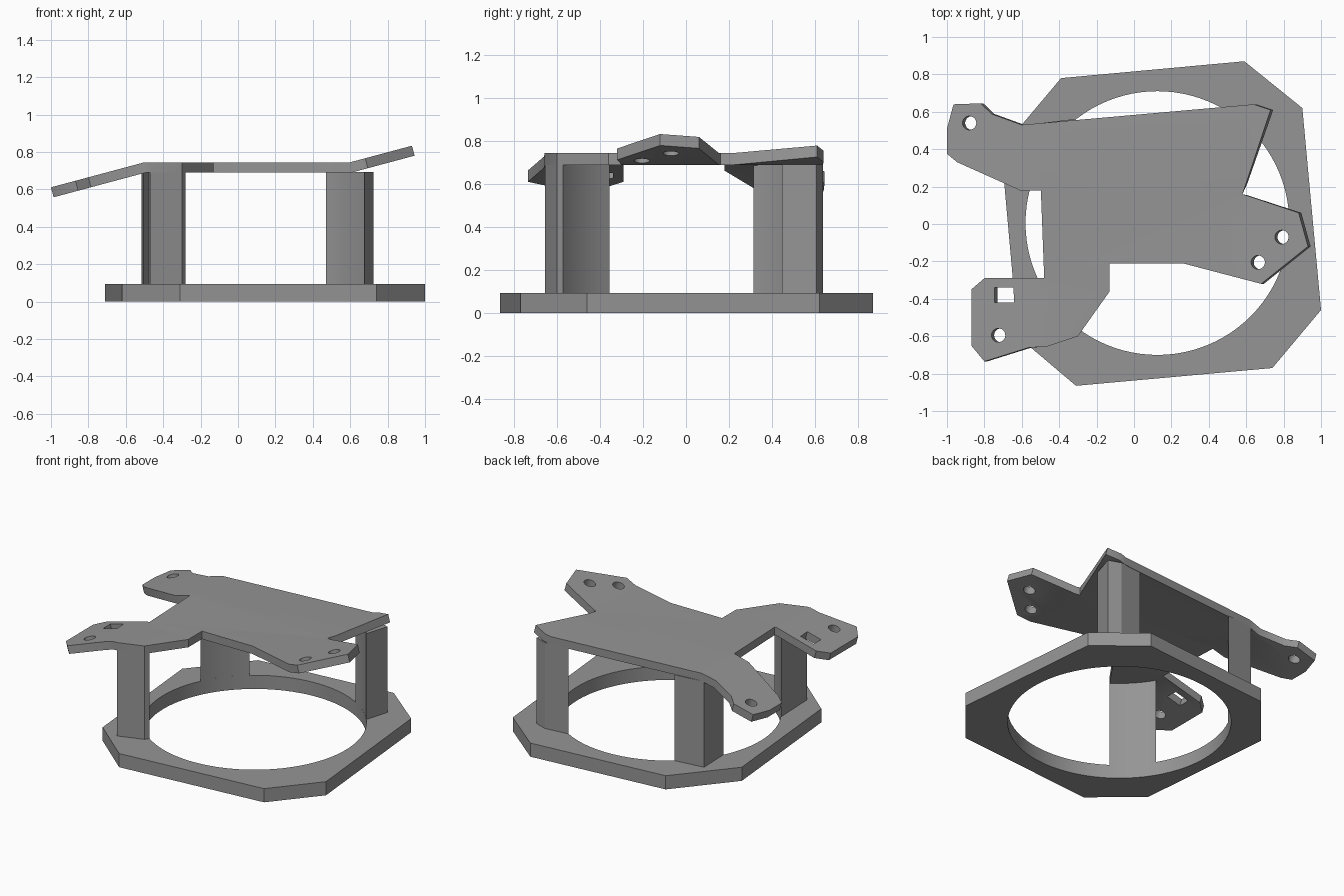
import bpy, bmesh, math

if "Cube" in bpy.data.objects:
    bpy.data.objects.remove(bpy.data.objects["Cube"])

CX, CY, R = 0.125, 0.005, 0.705           # bore of the base ring
RING_H, PLATE_Z, PLATE_T = 0.095, 0.69, 0.055
FOLD_L, FOLD_R, TILT = -0.50, 0.60, math.radians(15)

grey = bpy.data.materials.new("plain_grey")
grey.diffuse_color = (0.30, 0.30, 0.30, 1)
grey.use_nodes = True
grey.node_tree.nodes["Principled BSDF"].inputs["Base Color"].default_value = grey.diffuse_color


def circle(x, y, r, n):
    return [(x + r * math.cos(2 * math.pi * i / n), y + r * math.sin(2 * math.pi * i / n)) for i in range(n)]


def prism(name, loops, z0, z1, edit=None):
    """Extrude an outline (first loop) with holes (other loops) from z0 to z1."""
    cu = bpy.data.curves.new(name, 'CURVE')
    cu.dimensions, cu.fill_mode = '2D', 'BOTH'
    cu.extrude = (z1 - z0) / 2
    for loop in loops:
        sp = cu.splines.new('POLY')
        sp.points.add(len(loop) - 1)
        for p, (x, y) in zip(sp.points, loop):
            p.co = (x, y, 0, 1)
        sp.use_cyclic_u = True
    ob = bpy.data.objects.new(name, cu)
    bpy.context.collection.objects.link(ob)
    bpy.ops.object.select_all(action='DESELECT')
    ob.select_set(True)
    bpy.context.view_layer.objects.active = ob
    bpy.ops.object.convert(target='MESH')
    ob = bpy.context.object
    bm = bmesh.new()
    bm.from_mesh(ob.data)
    bmesh.ops.remove_doubles(bm, verts=bm.verts, dist=1e-5)
    bmesh.ops.translate(bm, verts=bm.verts, vec=(0, 0, (z0 + z1) / 2))
    if edit:
        edit(bm)
    bmesh.ops.recalc_face_normals(bm, faces=bm.faces)
    bm.to_mesh(ob.data)
    bm.free()
    ob.data.materials.clear()
    ob.data.materials.append(grey)
    bpy.ops.object.shade_smooth_by_angle(angle=math.radians(25))
    return ob


def fold_arms(bm):
    """Tilt the left arms down and the right arm up by the same angle."""
    for x in (FOLD_L, FOLD_R):
        bmesh.ops.bisect_plane(bm, geom=bm.verts[:] + bm.edges[:] + bm.faces[:],
                               plane_co=(x, 0, 0), plane_no=(1, 0, 0), dist=1e-5)
    top = PLATE_Z + PLATE_T
    for v in bm.verts:
        fold = FOLD_L if v.co.x < 0 else FOLD_R
        out = v.co.x - fold
        lower = v.co.z < top - 0.01
        if abs(out) < 1e-4:               # mitre along the fold
            if lower:
                v.co.x += PLATE_T * math.tan(TILT / 2)
        elif out * fold > 0:              # arm beyond the fold
            v.co.z = top + out * math.tan(TILT)
            if lower:
                v.co.x += PLATE_T * math.sin(TILT)
                v.co.z -= PLATE_T * math.cos(TILT)


# base ring: irregular octagon with a round bore
octagon = [(-0.39, 0.78), (0.59, 0.87), (0.90, 0.62), (1.0, -0.46),
           (0.74, -0.77), (-0.31, -0.865), (-0.62, -0.603), (-0.71, 0.40)]
prism("base_ring", [octagon, circle(CX, CY, R, 96)], 0, RING_H)

# top plate with three arms, screw holes and a square slot
outline = [(-0.60, 0.53), (0.64, 0.64), (0.73, 0.61), (0.58, 0.16), (0.88, 0.06), (0.93, -0.12),
           (0.68, -0.32), (0.26, -0.21), (-0.13, -0.21), (-0.13, -0.36), (-0.30, -0.60),
           (-0.47, -0.657), (-0.56, -0.66), (-0.80, -0.735), (-0.87, -0.65), (-0.87, -0.35),
           (-0.80, -0.29), (-0.48, -0.29), (-0.498, 0.18), (-0.61, 0.18), (-0.945, 0.33),
           (-1.0, 0.375), (-1.0, 0.51), (-0.965, 0.64), (-0.82, 0.645), (-0.76, 0.588)]
holes = [circle(x, y, 0.037, 24) for x, y in
         ((-0.88, 0.54), (-0.725, -0.595), (0.79, -0.07), (0.663, -0.205))]
slot = [(-0.745, -0.42), (-0.64, -0.42), (-0.645, -0.34), (-0.745, -0.34)]
prism("top_plate", [outline, slot] + holes, PLATE_Z, PLATE_Z + PLATE_T, fold_arms)


# posts: flat outside, inner face following the bore
def post(name, start, end, outer):
    a0, a1 = (math.atan2(y - CY, x - CX) % (2 * math.pi) for x, y in (start, end))
    arc = [(CX + R * math.cos(a0 + (a1 - a0) * i / 10),
            CY + R * math.sin(a0 + (a1 - a0) * i / 10)) for i in range(11)]
    prism(name, [arc + outer], RING_H - 0.005, PLATE_Z + 0.002)


post("front_left_post", (-0.48, -0.355), (-0.28, -0.572), [(-0.30, -0.60), (-0.47, -0.657)])
post("back_left_post", (-0.305, 0.562), (-0.508, 0.315), [(-0.515, 0.537)])
post("back_right_post", (0.675, 0.446), (0.47, 0.62), [(0.64, 0.638), (0.725, 0.608)])
